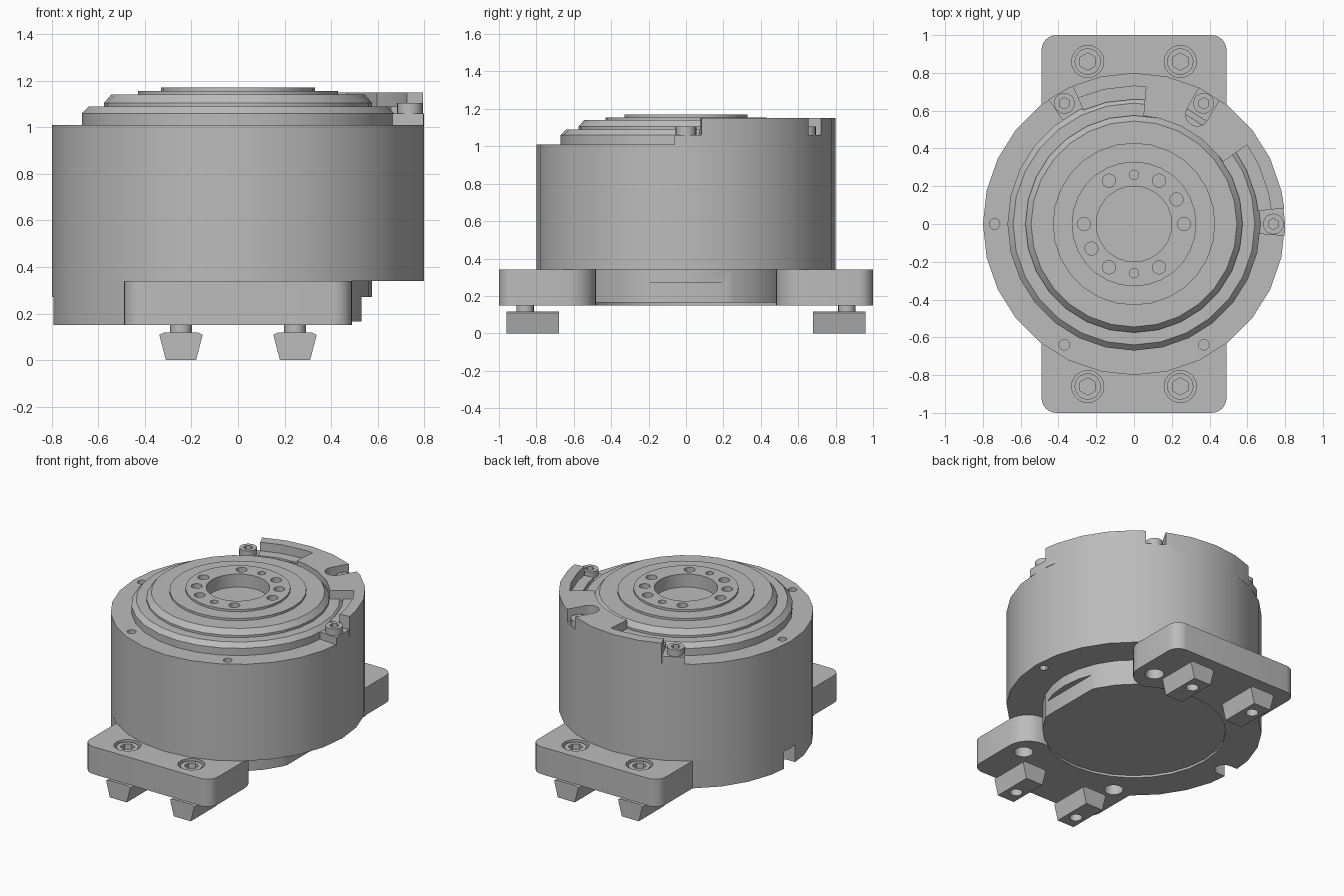
import bpy, bmesh
from math import cos, sin, pi, radians, floor, ceil, atan2

if "Cube" in bpy.data.objects:
    bpy.data.objects.remove(bpy.data.objects["Cube"], do_unlink=True)

STEP = 360 / 28      # facet angle of the round parts
grey = bpy.data.materials.new("machined grey")
grey.use_nodes = True
grey.diffuse_color = (0.5, 0.5, 0.5, 1)
grey.node_tree.nodes["Principled BSDF"].inputs["Base Color"].default_value = grey.diffuse_color


def finish(name, bm):
    bmesh.ops.recalc_face_normals(bm, faces=bm.faces[:])
    mesh = bpy.data.meshes.new(name)
    bm.to_mesh(mesh)
    bm.free()
    mesh.materials.append(grey)
    obj = bpy.data.objects.new(name, mesh)
    bpy.context.collection.objects.link(obj)
    return obj


def prism(name, pts, lo, hi, along_y=False):
    """Extrude a 2D outline along z, or along y when asked."""
    bm = bmesh.new()
    place = (lambda p, h: (p[0], h, p[1])) if along_y else (lambda p, h: (p[0], p[1], h))
    rings = [[bm.verts.new(place(p, h)) for p in pts] for h in (lo, hi)]
    for ring in rings:
        bm.faces.new(ring)
    n = len(pts)
    for i in range(n):
        j = (i + 1) % n
        bm.faces.new((rings[0][i], rings[0][j], rings[1][j], rings[1][i]))
    return finish(name, bm)


def circle(r, n=28, x=0, y=0, start=0):
    return [(x + r * cos(start + 2 * pi * i / n), y + r * sin(start + 2 * pi * i / n))
            for i in range(n)]


def polar(r, deg):
    return r * cos(radians(deg)), r * sin(radians(deg))


def arc(r, a, b):
    """Arc points that share the facet corners of the body."""
    lo, hi = min(a, b), max(a, b)
    inner = [i * STEP for i in range(floor(lo / STEP) + 1, ceil(hi / STEP))]
    angles = [lo] + inner + [hi]
    return [polar(r, d) for d in (angles if a < b else angles[::-1])]


def sector(name, r0, r1, a, b, z0, z1):
    return prism(name, arc(r1, a, b) + arc(r0, b, a), z0, z1)


def fillet(x, y, r, start):
    """Quarter circle at a corner, turning counter-clockwise from start degrees."""
    mid = radians(start + 45)
    cx = x - r * (1 if cos(mid) > 0 else -1)
    cy = y - r * (1 if sin(mid) > 0 else -1)
    return [(cx + r * cos(radians(start + 15 * i)), cy + r * sin(radians(start + 15 * i)))
            for i in range(7)]


def cut(obj, *cutters):
    for c in cutters:
        c.hide_render = True
        mod = obj.modifiers.new("cut", 'BOOLEAN')
        mod.operation = 'DIFFERENCE'
        mod.solver = 'EXACT'
        mod.object = c
        bpy.context.view_layer.objects.active = obj
        bpy.ops.object.modifier_apply(modifier=mod.name)
        bpy.data.objects.remove(c, do_unlink=True)


def drill(obj, x, y, r, z0, z1, n=16):
    cut(obj, prism("drill", circle(r, n, x, y), z0, z1))


def socket_screw(name, x, y, r, z0, z1, hex_r):
    head = prism(name, circle(r, 20, x, y), z0, z1)
    cut(head, prism("hex", circle(hex_r, 6, x, y, pi / 2), z1 - r * 0.7, z1 + 0.1))


# Turned body with stepped output flange and central bore
profile = [(0, .34), (.8, .34), (.8, 1.01), (.67, 1.01), (.67, 1.06), (.64, 1.09),
           (.575, 1.09), (.575, 1.105), (.545, 1.14), (.43, 1.14), (.43, 1.155),
           (.33, 1.155), (.33, 1.17), (.2, 1.17), (.2, 1.08), (0, 1.08)]
bm = bmesh.new()
verts = [bm.verts.new((r, 0, z)) for r, z in profile]
edges = [bm.edges.new(pair) for pair in zip(verts, verts[1:])]
bmesh.ops.spin(bm, geom=verts + edges, cent=(0, 0, 0), axis=(0, 0, 1),
               angle=2 * pi, steps=28)
bmesh.ops.remove_doubles(bm, verts=bm.verts[:], dist=1e-4)
body = finish("turned_body", bm)

# Bolt circle of the flange
for k in range(6):
    drill(body, *polar(.265, 60 * k), .035, 1.08, 1.3)
for deg, r in ((90, .025), (270, .025), (30, .035), (210, .035)):
    drill(body, *polar(.26, deg), r, 1.1, 1.3)

# Housing bolt circle
for k in range(6):
    drill(body, *polar(.738, 60 * k), .028, .2, 1.2)

# Mounting base: two tabs, round left side, right side open around the hub
half = .49
outline = (fillet(half, -1, .08, 270) + fillet(half, -.48, .15, 0) + [(.2, -.48), (.2, .48)]
           + fillet(half, .48, .15, 270) + fillet(half, 1, .08, 0)
           + fillet(-half, 1, .08, 90) + [(-half, .63)]
           + [polar(.8, i * STEP) for i in range(11, 18)]
           + [(-half, -.63)] + fillet(-half, -1, .08, 180))
base = prism("mounting_base", outline, .15, .34)
drill(base, 0, 0, .575, .1, .165, 28)
for k in range(1, 6):
    drill(base, *polar(.738, 60 * k), .06, .1, .27)
cut(base, prism("edge_notch", [(-.9, -.06), (-.74, -.06), (-.74, .06), (-.9, .06)], .1, .27))

# Hub under the body with a flat on its right side
hub = prism("lower_hub", circle(.575), .165, .36)
cut(hub, prism("flat", [(.53, -.4), (.7, -.4), (.7, .4), (.53, .4)], .1, .27))

# Tab screws and wedge-shaped slot nuts
nut = [(.065, 0), (.093, .108), (.074, .118), (-.074, .118), (-.093, .108), (-.065, 0)]
for side_y, end in ((-1, "front"), (1, "back")):
    for side_x, side in ((-1, "right"), (1, "left")):
        x, y = side_x * .245, side_y * .86
        tag = end + "_" + side
        drill(base, x, y, .085, .24, .5, 24)
        socket_screw("tab_screw_" + tag, x, y, .07, .23, .33, .046)
        prism("screw_neck_" + tag, circle(.047, 16, x, y), .1, .25)
        slot_nut = prism("slot_nut_" + tag, [(x + px, pz) for px, pz in nut],
                         side_y * .68, side_y * .96, along_y=True)
        drill(slot_nut, x, y, .04, -.1, .06)

# Raised cover segment over the back left rim
cover = prism("cover_segment", arc(.8, 6, 114) + arc(.73, 114, 85)
              + arc(.575, 85, 35) + arc(.73, 35, 6), 1.01, 1.15)
mid = radians(60)


def along(u, v):
    return u * cos(mid) - v * sin(mid), u * sin(mid) + v * cos(mid)


# Open slot for the middle cover screw
slot = [along(.9, -.062), along(.9, .062)]
slot += [along(.67 - .062 * sin(pi * i / 8), .062 * cos(pi * i / 8)) for i in range(9)]
cut(cover, prism("screw_slot", slot, 1.06, 1.3))
sector("cover_foot", .65, .8, -4.5, 124.5, 1.005, 1.06)
sector("cover_ledge_left", .66, .735, 6, 36, 1.02, 1.09)
sector("cover_ledge_back", .66, .735, 84, 114, 1.02, 1.09)
for k, tag in enumerate(("left", "middle", "back")):
    socket_screw("cover_screw_" + tag, *polar(.738, 60 * k), .055, 1.05, 1.105, .03)

# Smooth round walls, crisp edges
bpy.ops.object.select_all(action='DESELECT')
for obj in bpy.context.collection.objects:
    if obj.type == 'MESH' and obj.data.materials and obj.data.materials[0] == grey:
        obj.select_set(True)
        bpy.context.view_layer.objects.active = obj
bpy.ops.object.shade_smooth_by_angle(angle=radians(25))
